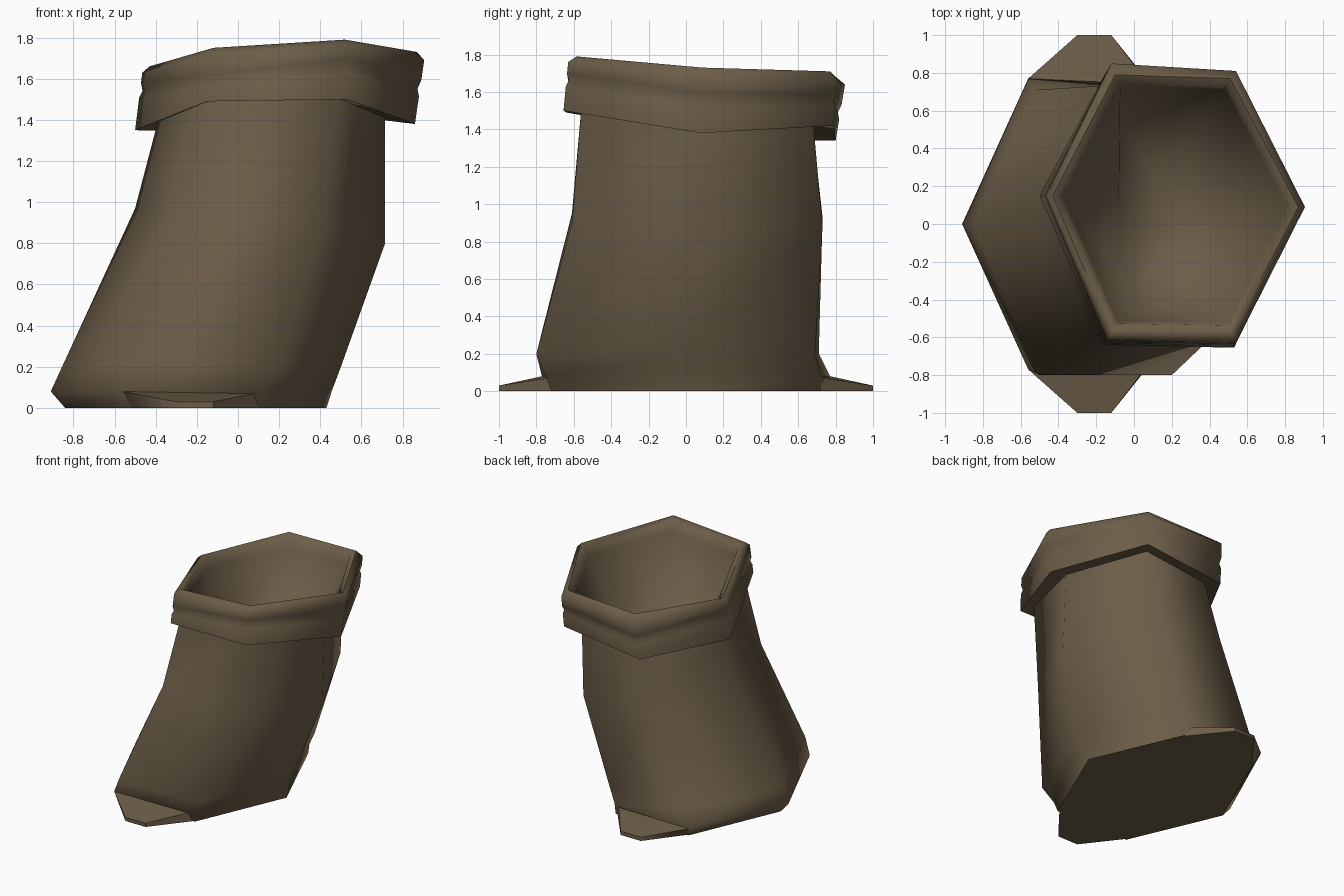
import bpy, bmesh, math
from mathutils import Vector

if "Cube" in bpy.data.objects:
    bpy.data.objects.remove(bpy.data.objects["Cube"])

cloth = bpy.data.materials.new("brown_sackcloth")
cloth.diffuse_color = (0.15, 0.11, 0.065, 1)
cloth.use_nodes = True
cloth.node_tree.nodes["Principled BSDF"].inputs["Base Color"].default_value = cloth.diffuse_color


def finish(name, bm, angle=72):
    me = bpy.data.meshes.new(name)
    bm.to_mesh(me)
    bm.free()
    me.materials.append(cloth)
    me.shade_smooth()
    me.set_sharp_from_angle(angle=math.radians(angle))
    ob = bpy.data.objects.new(name, me)
    bpy.context.collection.objects.link(ob)
    return me


def loft(name, rings, cap_bottom=False, cap_top=False):
    bm = bmesh.new()
    vs = [[bm.verts.new(p) for p in r] for r in rings]
    for a, b in zip(vs, vs[1:]):
        n = len(a)
        for i in range(n):
            j = (i + 1) % n
            bm.faces.new((a[i], a[j], b[j], b[i]))
    if cap_bottom:
        bm.faces.new(vs[0][::-1])
    if cap_top:
        bm.faces.new(vs[-1])
    return finish(name, bm)


def scaled(ring, s, dz=0.0):
    c = sum((Vector(p) for p in ring), Vector()) / len(ring)
    return [(c.x + (p[0] - c.x) * s, c.y + (p[1] - c.y) * s, p[2] + dz) for p in ring]


def between(a, b, ts):
    return [tuple(Vector(p).lerp(Vector(q), t)) for p, q, t in zip(a, b, ts)]


# Hexagon rings: left, front left, front right, right, back right, back left
base = [(-.84, 0, 0), (-.53, -.72, 0), (.12, -.72, 0), (.43, 0, 0), (.12, .72, 0), (-.53, .72, 0)]
hem = [(-.91, 0, .08), (-.56, -.77, .08), (.13, -.75, .08), (.455, -.01, .08), (.13, .72, .08), (-.56, .77, .08)]
foot = [(-.855, 0, .2), (-.5, -.8, .2), (.2, -.8, .2), (.5, -.04, .2), (.2, .69, .2), (-.52, .71, .2)]
waist = [(-.5, .1, .97), (-.24, -.61, .95), (.4, -.61, .9), (.715, .05, .8), (.4, .73, .88), (-.2, .73, .93)]
neck = [(-.39, .12, 1.39), (-.12, -.56, 1.5), (.48, -.56, 1.51), (.715, .08, 1.41), (.45, .68, 1.44), (-.1, .68, 1.38)]
cuff = [(-.5, .15, 1.35), (-.15, -.64, 1.49), (.53, -.655, 1.5), (.86, .08, 1.38), (.53, .79, 1.42), (-.15, .8, 1.34)]
brim = [(-.465, .15, 1.63), (-.14, -.61, 1.72), (.54, -.63, 1.76), (.905, .09, 1.69), (.54, .81, 1.66), (-.12, .85, 1.64)]
lip = [(-.43, .15, 1.66), (-.12, -.575, 1.75), (.52, -.585, 1.79), (.87, .09, 1.73), (.51, .77, 1.71), (-.1, .79, 1.69)]

# Leaning bag, with a crisp edge around its flat bottom
body = loft("sack_body", [base, hem, foot, waist, neck], cap_bottom=True)
for f in body.polygons:
    f.use_smooth = f.normal.z > -0.95

# Rolled cuff with a shallow creased fold, running into the hollow inside
fold = (.68, .42, .62, .55, .55, .5)
low = between(cuff, brim, [t - .12 for t in fold])
crease = scaled(between(cuff, brim, fold), .982)
high = between(cuff, brim, [t + .14 for t in fold])
hollow = [(-.08, .12, 1.2), (-.03, -.33, 1.15), (.36, -.36, 1.15), (.55, .08, 1.2), (.36, .48, 1.2), (-.06, .52, 1.2)]
loft("sack_cuff", [neck, cuff, low, crease, high, brim, lip, scaled(lip, .93, -.03),
                   scaled(lip, .91, -.09), hollow, scaled(hollow, .4, -.12)], cap_top=True)

# Flattened cloth corners spreading on the ground, front and back
for name, s in (("front_ground_flap", -1), ("back_ground_flap", 1)):
    bm = bmesh.new()
    pts = [(-.53, .70, 0), (-.56, .77, .08), (-.3, 1, 0), (-.3, 1, .03),
           (-.12, 1, 0), (-.12, 1, .03), (.12, .70, 0), (.08, .74, .07)]
    for x, y, z in pts:
        bm.verts.new((x, y * s, z))
    bmesh.ops.convex_hull(bm, input=bm.verts[:])
    bmesh.ops.recalc_face_normals(bm, faces=bm.faces[:])
    finish(name, bm, 50)
